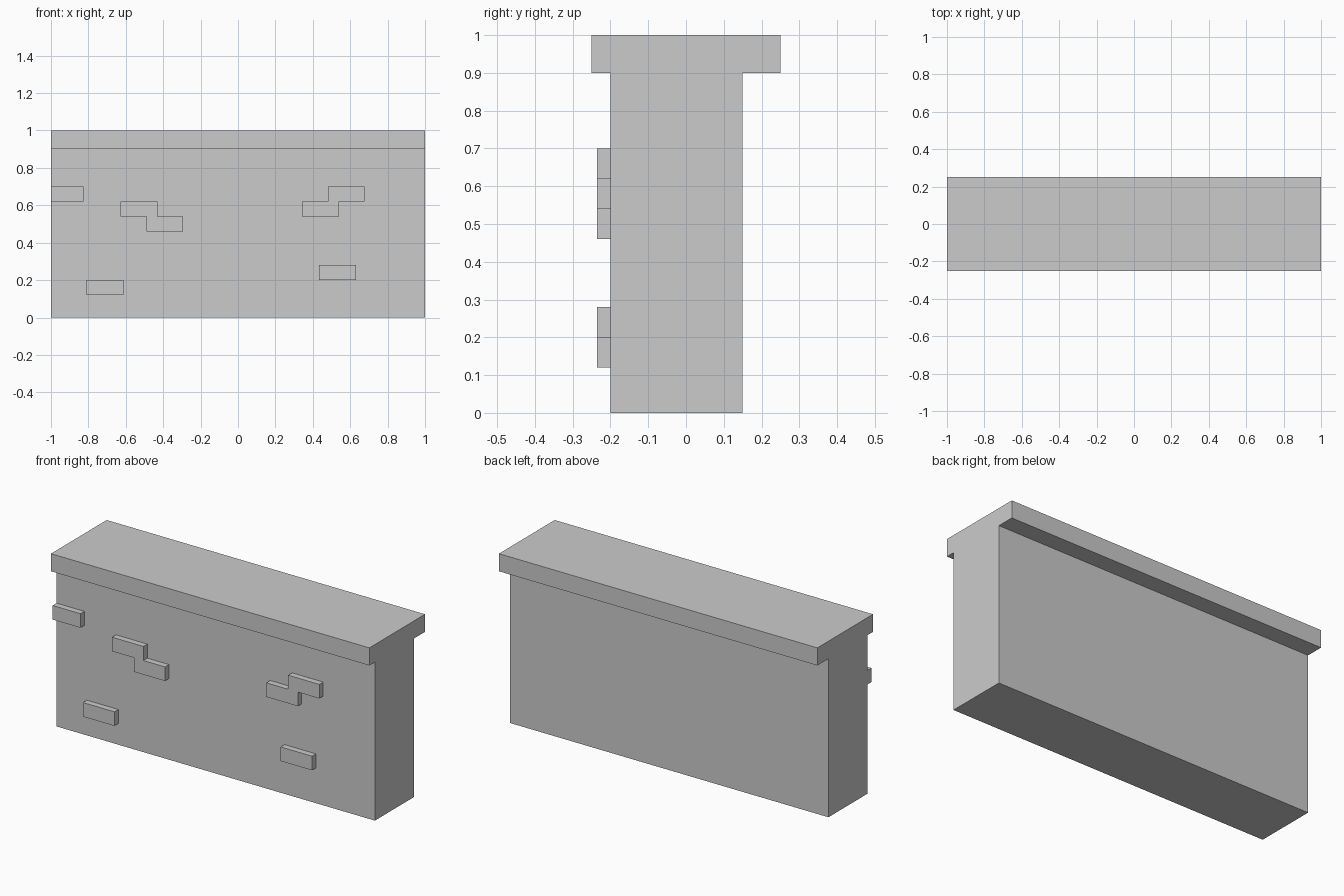
import bpy, bmesh
from mathutils import Vector

if "Cube" in bpy.data.objects:
    bpy.data.objects.remove(bpy.data.objects["Cube"])


def extrude_profile(name, points, offset, open_start=False):
    """Extrude a closed planar outline; optionally leave the hidden start side open."""
    bm = bmesh.new()
    start = bm.faces.new([bm.verts.new(p) for p in points])
    centre = start.calc_center_median()
    geo = bmesh.ops.extrude_face_region(bm, geom=[start], use_keep_orig=True)["geom"]
    moved = [g for g in geo if isinstance(g, bmesh.types.BMVert)]
    bmesh.ops.translate(bm, verts=moved, vec=Vector(offset))
    bmesh.ops.recalc_face_normals(bm, faces=bm.faces[:])
    if open_start:
        back = [f for f in bm.faces if (f.calc_center_median() - centre).length < 1e-5]
        bmesh.ops.delete(bm, geom=back, context='FACES_ONLY')
    mesh = bpy.data.meshes.new(name)
    bm.to_mesh(mesh)
    bm.free()
    obj = bpy.data.objects.new(name, mesh)
    bpy.context.collection.objects.link(obj)
    return obj


# Wall with overhanging coping, one T-shaped section along x
FRONT, BACK, CAP = -0.2, 0.15, 0.25
section = [(FRONT, 0), (BACK, 0), (BACK, 0.9), (CAP, 0.9),
           (CAP, 1), (-CAP, 1), (-CAP, 0.9), (FRONT, 0.9)]
extrude_profile("wall_with_coping", [(-1, y, z) for y, z in section], (2, 0, 0))

# Raised bricks on the front face
H, DEPTH = 0.08, 0.035


def brick(name, outline):
    extrude_profile(name, [(x, FRONT, z) for x, z in outline], (0, -DEPTH, 0), True)


def single(name, x0, x1, z):
    brick(name, [(x0, z), (x1, z), (x1, z + H), (x0, z + H)])


def stepped(name, low, high, z):
    """Two overlapping bricks, one course above the other, as one outline."""
    (a, b), (c, d) = low, high
    m, t = z + H, z + 2 * H
    brick(name, [(a, z), (b, z), (b, m), (d, m), (d, t), (c, t), (c, m), (a, m)])


single("brick_upper_left", -1, -0.825, 0.62)
single("brick_lower_left", -0.81, -0.612, 0.12)
single("brick_lower_right", 0.432, 0.63, 0.20)
stepped("brick_pair_left", (-0.49, -0.294), (-0.627, -0.43), 0.46)
stepped("brick_pair_right", (0.342, 0.54), (0.48, 0.675), 0.54)
